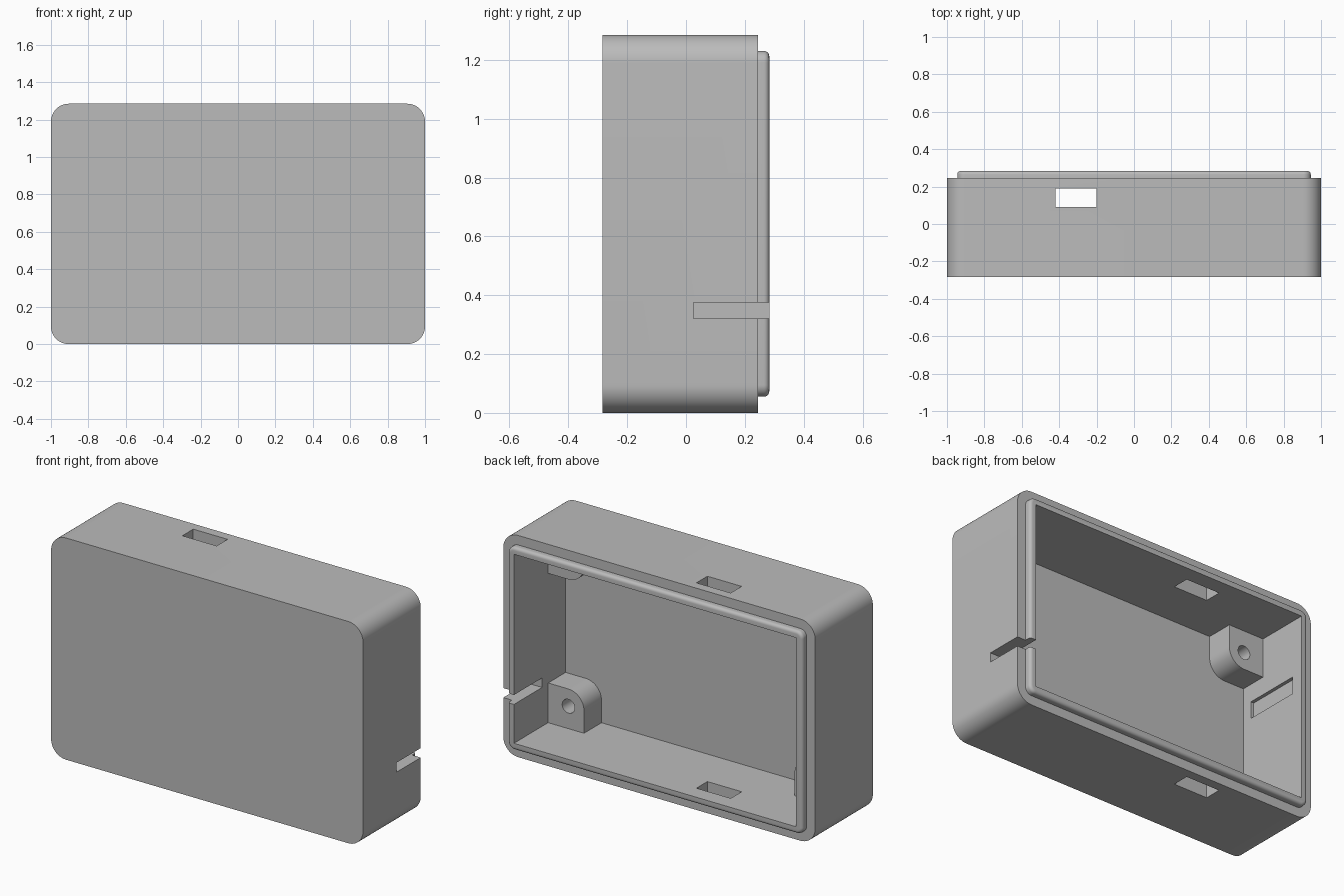
import bpy, bmesh, math

cube = bpy.data.objects.get("Cube")
if cube:
    bpy.data.objects.remove(cube, do_unlink=True)

grey = bpy.data.materials.new("plain grey")
grey.use_nodes = True
grey.diffuse_color = (0.5, 0.5, 0.5, 1)
grey.node_tree.nodes["Principled BSDF"].inputs["Base Color"].default_value = grey.diffuse_color

HEIGHT, MID = 1.285, 0.6425
FRONT, RIM, LIP_TOP = -0.283, 0.245, 0.283
WALL, INSET, INNER_FRONT = 0.095, 0.055, -0.19


def prism(name, x, y, z, radii=(0, 0, 0, 0), bevel=0):
    """Block spanning the x, y, z ranges; its four corners in xz may be rounded."""
    bm = bmesh.new()
    points = []
    corners = [(1, 1), (0, 1), (0, 0), (1, 0)]
    for i, ((cx, cz), r) in enumerate(zip(corners, radii)):
        px = x[cx] - r * (2 * cx - 1)
        pz = z[cz] - r * (2 * cz - 1)
        steps = 12 if r else 0
        for s in range(steps + 1):
            a = math.pi / 2 * (i + s / max(steps, 1))
            points.append((px + r * math.cos(a), y[0], pz + r * math.sin(a)))
    face = bm.faces.new([bm.verts.new(p) for p in points])
    new = bmesh.ops.extrude_face_region(bm, geom=[face])["geom"]
    top = [v for v in new if isinstance(v, bmesh.types.BMVert)]
    bmesh.ops.translate(bm, verts=top, vec=(0, y[1] - y[0], 0))
    bmesh.ops.recalc_face_normals(bm, faces=bm.faces)
    if bevel:
        edges = [e for e in bm.edges if all(v in top for v in e.verts)]
        bmesh.ops.bevel(bm, geom=edges, offset=bevel, segments=5,
                        profile=0.5, affect='EDGES')
    mesh = bpy.data.meshes.new(name)
    bm.to_mesh(mesh)
    bm.free()
    mesh.materials.append(grey)
    obj = bpy.data.objects.new(name, mesh)
    bpy.context.collection.objects.link(obj)
    return obj


def finish(obj, cutters):
    """Cut the openings and smooth the rounded faces."""
    bpy.ops.object.select_all(action='DESELECT')
    bpy.context.view_layer.objects.active = obj
    obj.select_set(True)
    for cutter in cutters:
        mod = obj.modifiers.new("cut", 'BOOLEAN')
        mod.operation, mod.solver, mod.object = 'DIFFERENCE', 'EXACT', cutter
        bpy.ops.object.modifier_apply(modifier=mod.name)
    bpy.ops.object.shade_smooth_by_angle(angle=math.radians(30))


# Openings: cavity, side cable slot, top and bottom slits, inner wall pocket
inner_x = 1 - WALL
cavity = prism("cavity_cutter", (-inner_x, inner_x), (INNER_FRONT, 0.4), (WALL, HEIGHT - WALL))
slot = prism("slot_cutter", (0.8, 1.1), (0.025, 0.4), (0.32, 0.375))
slits = prism("slit_cutter", (-0.42, -0.2), (0.09, 0.19), (-0.1, HEIGHT + 0.1))
pocket = prism("pocket_cutter", (-inner_x - 0.02, -0.8), (-0.13, 0.21), (0.755, 0.855))

# Case shell
case = prism("case", (-1, 1), (FRONT, RIM), (0, HEIGHT), [WALL] * 4)
finish(case, [cavity, slot, slits, pocket])

# Raised lip around the open back
lip = prism("rim_lip", (INSET - 1, 1 - INSET), (RIM, LIP_TOP),
            (INSET, HEIGHT - INSET), [WALL - INSET] * 4, bevel=0.018)
finish(lip, [cavity, slot])

# Screw posts in the four inner corners
SIZE, HOLE, HOLE_R = 0.23, 0.13, 0.04
cutters = [cavity, slot, slits, pocket]
for sx, side in ((1, "left"), (-1, "right")):
    for sz, level in ((1, "upper"), (-1, "lower")):
        wall_x, wall_z = sx * inner_x, MID + sz * (MID - WALL)
        xs = sorted((wall_x, wall_x - sx * SIZE))
        zs = sorted((wall_z, wall_z - sz * SIZE))
        radii = [0.1 if (cx, cz) == (-sx, -sz) else 0
                 for cx, cz in ((1, 1), (-1, 1), (-1, -1), (1, -1))]
        post = prism(f"{level}_{side}_screw_post", xs, (INNER_FRONT, -0.03), zs, radii)
        hx, hz = wall_x - sx * HOLE, wall_z - sz * HOLE
        drill = prism("drill_cutter", (hx - HOLE_R, hx + HOLE_R), (INNER_FRONT + 0.01, 0.1),
                      (hz - HOLE_R, hz + HOLE_R), [HOLE_R * 0.999] * 4)
        finish(post, [drill])
        cutters.append(drill)

for cutter in cutters:
    bpy.data.objects.remove(cutter, do_unlink=True)
